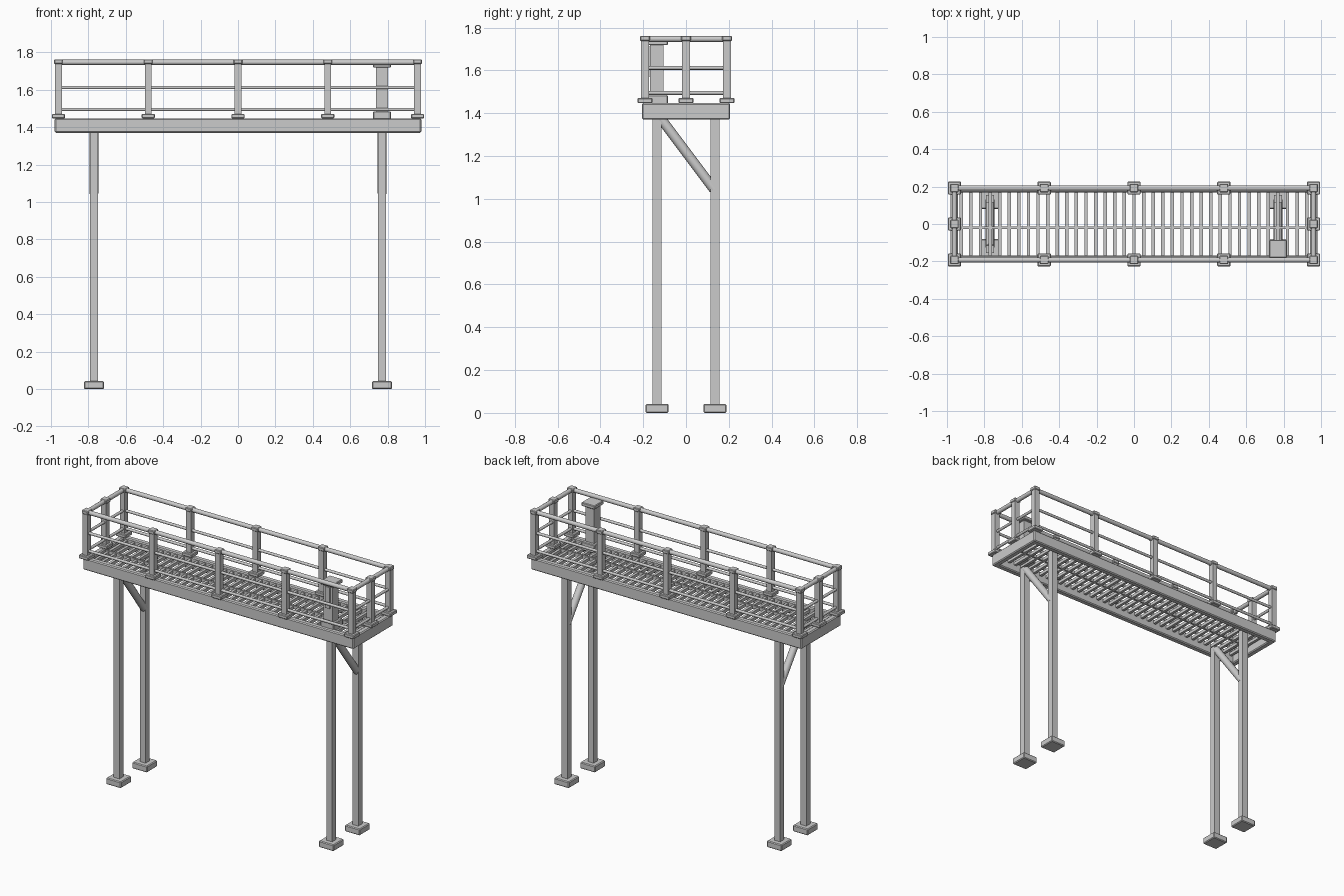
import bpy
from mathutils import Vector

if "Cube" in bpy.data.objects:
    bpy.data.objects.remove(bpy.data.objects["Cube"])


def box(name, x, y, z, bevel=0.0):
    """Box from (min, max) ranges, with an optional chamfer."""
    bpy.ops.mesh.primitive_cube_add(size=1, location=(sum(x) / 2, sum(y) / 2, sum(z) / 2))
    o = bpy.context.object
    o.name = name
    o.scale = (x[1] - x[0], y[1] - y[0], z[1] - z[0])
    bpy.ops.object.transform_apply(location=False, rotation=False, scale=True)
    if bevel:
        m = o.modifiers.new("chamfer", 'BEVEL')
        m.width = bevel
        m.segments = 1
    return o


def block(name, cx, cy, half, z, bevel=0.0):
    return box(name, (cx - half, cx + half), (cy - half, cy + half), z, bevel)


def tube(name, a, b, r, sides=16):
    a, b = Vector(a), Vector(b)
    d = b - a
    bpy.ops.mesh.primitive_cylinder_add(vertices=sides, radius=r, depth=d.length, location=(a + b) / 2)
    o = bpy.context.object
    o.name = name
    o.rotation_euler = d.to_track_quat('Z', 'Y').to_euler()
    bpy.ops.object.shade_smooth_by_angle()
    return o


X, Y = 0.96, 0.192          # railing lines
DECK = (1.37, 1.447)        # frame height

# Deck frame: two long beams and two end beams
for s in (-1, 1):
    box("side_beam", (-0.98, 0.98), sorted((s * 0.168, s * 0.206)), DECK, 0.006)
    box("end_beam", sorted((s * 0.942, s * 0.98)), (-0.2, 0.2), DECK, 0.006)

# Grating: cross bars and a thin lengthwise tie
for i in range(-18, 19):
    x = i * 0.0513
    box("grating_bar", (x - 0.009, x + 0.009), (-0.175, 0.175), (1.415, 1.435))
box("grating_tie", (-0.95, 0.95), (-0.026, -0.014), (1.418, 1.439))

# Railing posts with base plates and caps
spots = [(x, s * Y) for s in (-1, 1) for x in (-X, -X / 2, 0, X / 2, X)]
spots += [(-X, 0), (X, 0)]
for x, y in spots:
    block("rail_post", x, y, 0.018, (1.447, 1.75))
    block("post_plate", x, y, 0.035, (1.447, 1.471), 0.004)
    block("post_cap", x, y, 0.023, (1.738, 1.762), 0.004)

# Rails around all four sides
for z, r in ((1.747, 0.014), (1.612, 0.009), (1.495, 0.009)):
    for s in (-1, 1):
        tube("long_rail", (-X, s * Y, z), (X, s * Y, z), r)
        tube("end_rail", (s * X, -Y, z), (s * X, Y, z), r)

# Legs, feet and diagonal braces
for x in (-0.77, 0.77):
    for y in (-0.135, 0.135):
        block("leg", x, y, 0.021, (0.03, 1.40))
        block("foot", x, y, 0.054, (0, 0.042), 0.005)
    tube("brace", (x, -0.125, 1.385), (x, 0.13, 1.045), 0.023)

# Control pedestal at the front right of the deck
box("pedestal_base", (0.722, 0.818), (-0.18, -0.085), (1.43, 1.485), 0.004)
box("pedestal_column", (0.738, 0.802), (-0.168, -0.105), (1.47, 1.725))
box("pedestal_cap", (0.722, 0.818), (-0.18, -0.085), (1.718, 1.742), 0.004)
box("pedestal_panel", (0.754, 0.786), (-0.176, -0.16), (1.572, 1.712))
